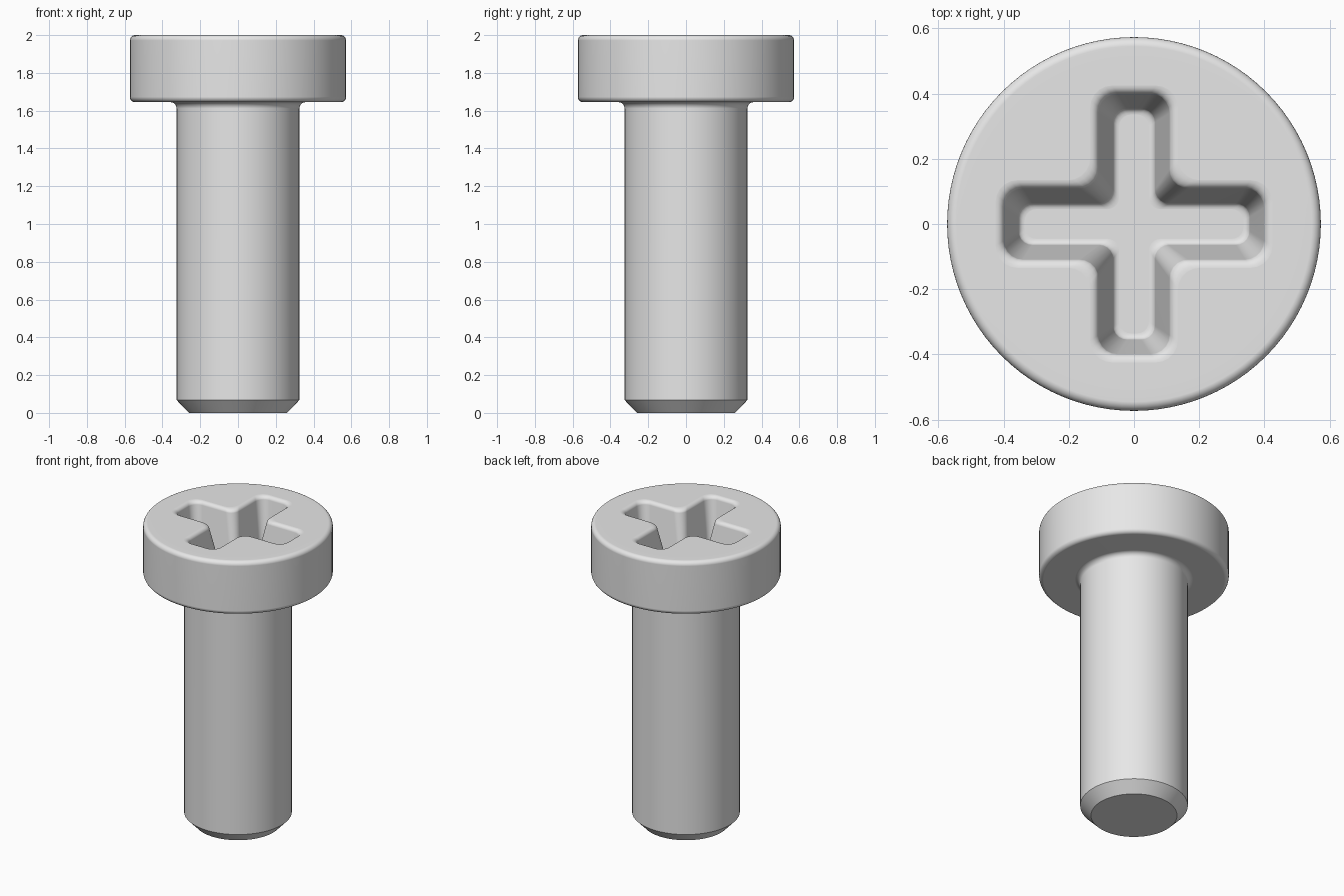
import bpy
import bmesh
from math import cos, sin, tau
from mathutils import Vector

cube = bpy.data.objects.get("Cube")
if cube:
    bpy.data.objects.remove(cube)

SEGMENTS = 96
HEIGHT = 2.0


def rounded(corners, closed=False, steps=5):
    """Turn (x, y, setback) corners into a polyline with circular fillets."""
    points = []
    count = len(corners)
    for i, (x, y, setback) in enumerate(corners):
        corner = Vector((x, y))
        if setback == 0 or (not closed and i in (0, count - 1)):
            points.append(corner)
            continue
        before = (corner - Vector(corners[i - 1][:2])).normalized()
        after = (Vector(corners[(i + 1) % count][:2]) - corner).normalized()
        start, end = corner - before * setback, corner + after * setback
        weight = cos(before.angle(after) / 2)
        for k in range(steps + 1):
            t = k / steps
            a, b, c = (1 - t) ** 2, 2 * t * (1 - t) * weight, t * t
            points.append((start * a + corner * b + end * c) / (a + b + c))
    return points


def cross_outline(w):
    """Rounded cross with arm half-width w."""
    reach, radius = w + 0.29, 0.02 + 0.35 * w
    corners = []
    for turn in range(4):
        for x, y in ((reach, -w), (reach, w), (w, w)):
            for _ in range(turn):
                x, y = -y, x
            corners.append((x, y, radius))
    return rounded(corners, closed=True)


def add_ring(bm, points, z):
    return [bm.verts.new((x, y, z)) for x, y in points]


def bridge(bm, lower, upper):
    n = len(lower)
    for i in range(n):
        j = (i + 1) % n
        bm.faces.new((lower[i], lower[j], upper[j], upper[i]))


def ring_edges(bm, ring):
    return [bm.edges.get((ring[i - 1], ring[i])) for i in range(len(ring))]


bm = bmesh.new()

# Shank and head: one turned profile from the tip to the top rim
profile = rounded([
    (0.26, 0, 0), (0.325, 0.068, 0), (0.325, 1.645, 0.033),
    (0.573, 1.645, 0.028), (0.573, HEIGHT, 0.028), (0.5, HEIGHT, 0),
])
body = []
for r, z in profile:
    circle = [(r * cos(tau * i / SEGMENTS), r * sin(tau * i / SEGMENTS))
              for i in range(SEGMENTS)]
    body.append(add_ring(bm, circle, z))
for lower, upper in zip(body, body[1:]):
    bridge(bm, lower, upper)
bm.faces.new(body[0][::-1])

# Cross recess: tapered walls with a soft rim and a soft floor edge
wall = rounded([
    (0.135, HEIGHT, 0), (0.112, HEIGHT, 0.022),
    (0.062, 1.70, 0.016), (0.045, 1.70, 0),
])
recess = [add_ring(bm, cross_outline(w), z) for w, z in wall]
for upper, lower in zip(recess, recess[1:]):
    bridge(bm, upper, lower)
bm.faces.new(recess[-1])

# Flat top of the head around the recess
bmesh.ops.triangle_fill(
    bm, use_beauty=True,
    edges=ring_edges(bm, body[-1]) + ring_edges(bm, recess[0]))
bmesh.ops.recalc_face_normals(bm, faces=bm.faces)

mesh = bpy.data.meshes.new("screw")
bm.to_mesh(mesh)
bm.free()
screw = bpy.data.objects.new("screw", mesh)
bpy.context.collection.objects.link(screw)

# Plain grey metal
grey = bpy.data.materials.new("light_grey")
grey.use_nodes = True
colour = (0.8, 0.8, 0.8, 1)
grey.diffuse_color = colour
grey.node_tree.nodes["Principled BSDF"].inputs["Base Color"].default_value = colour
mesh.materials.append(grey)

# Smooth sides, crisp chamfer, flat top
bpy.ops.object.select_all(action="DESELECT")
screw.select_set(True)
bpy.context.view_layer.objects.active = screw
bpy.ops.object.shade_smooth_by_angle(angle=0.52)
normals = screw.modifiers.new("flat_top_shading", "WEIGHTED_NORMAL")
normals.keep_sharp = True
